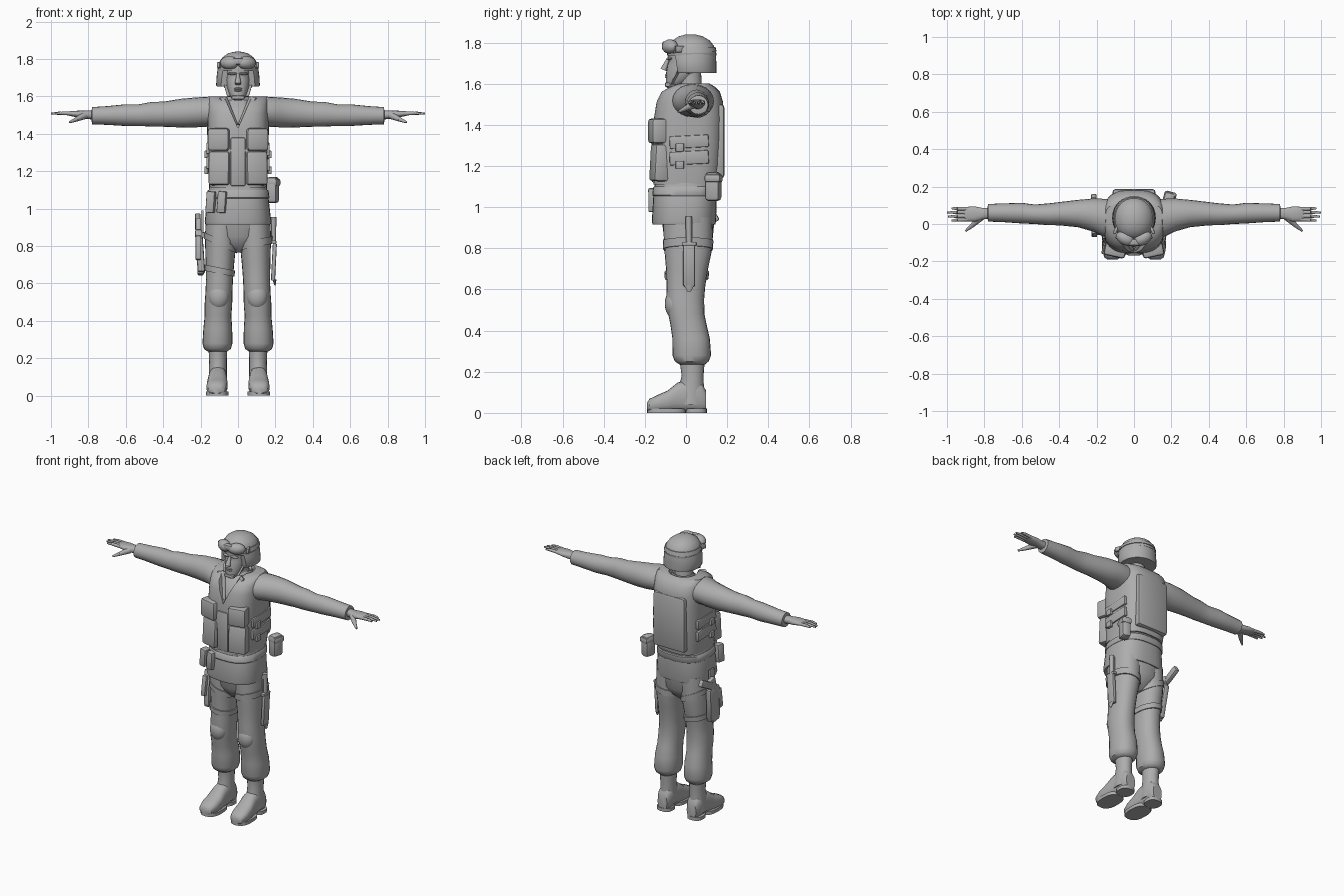
import bpy, bmesh, math
from mathutils import Vector, Matrix, Euler

grey = bpy.data.materials.new("plain grey")
grey.diffuse_color = (0.42, 0.42, 0.42, 1)


def finish(name, bm, angle=40):
    bmesh.ops.recalc_face_normals(bm, faces=bm.faces)
    me = bpy.data.meshes.new(name)
    bm.to_mesh(me)
    bm.free()
    me.materials.append(grey)
    ob = bpy.data.objects.new(name, me)
    bpy.context.collection.objects.link(ob)
    smooth(ob, angle)
    return ob


def smooth(ob, angle=40):
    bpy.ops.object.select_all(action='DESELECT')
    ob.select_set(True)
    bpy.context.view_layer.objects.active = ob
    bpy.ops.object.shade_smooth_by_angle(angle=math.radians(angle))


def loft(name, rings, axis='z', n=24, p=2.0, tilt=0.0):
    """Skin superellipse rings given as (position, centre u, centre v, radius u, radius v)."""
    bm = bmesh.new()
    loops = []
    for pos, cu, cv, ru, rv in rings:
        loop = []
        for i in range(n):
            a = 2 * math.pi * i / n
            c, s = math.cos(a), math.sin(a)
            u = cu + ru * math.copysign(abs(c) ** (2 / p), c)
            v = cv + rv * math.copysign(abs(s) ** (2 / p), s)
            w = pos + tilt * (u - cu)
            loop.append(bm.verts.new({'z': (u, v, w), 'x': (w, u, v), 'y': (u, w, v)}[axis]))
        loops.append(loop)
    for a, b in zip(loops, loops[1:]):
        for i in range(n):
            j = (i + 1) % n
            bm.faces.new((a[i], a[j], b[j], b[i]))
    bm.faces.new(loops[0])
    bm.faces.new(loops[-1])
    return finish(name, bm)


def box(name, loc, dims, rot=(0, 0, 0), bevel=0.006):
    bm = bmesh.new()
    bmesh.ops.create_cube(bm, size=1)
    bmesh.ops.scale(bm, vec=dims, verts=bm.verts)
    if bevel:
        bmesh.ops.bevel(bm, geom=bm.edges[:], offset=bevel, segments=2, affect='EDGES', profile=0.5)
    r = Euler([math.radians(a) for a in rot]).to_matrix().to_4x4()
    bmesh.ops.transform(bm, matrix=Matrix.Translation(loc) @ r, verts=bm.verts)
    return finish(name, bm)


def ball(name, loc, radii, rot_z=0):
    bm = bmesh.new()
    bmesh.ops.create_uvsphere(bm, u_segments=20, v_segments=12, radius=1)
    m = Matrix.Translation(loc) @ Matrix.Rotation(math.radians(rot_z), 4, 'Z') @ Matrix.Diagonal((*radii, 1))
    bmesh.ops.transform(bm, matrix=m, verts=bm.verts)
    return finish(name, bm)


def rod(name, a, b, r1, r2, flat=1.0, n=10):
    """Tapered rod between two points, optionally flattened."""
    a, b = Vector(a), Vector(b)
    bm = bmesh.new()
    bmesh.ops.create_cone(bm, cap_ends=True, segments=n, radius1=r1, radius2=r2, depth=(b - a).length)
    m = Matrix.Translation((a + b) / 2) @ (b - a).to_track_quat('Z', 'Y').to_matrix().to_4x4()
    bmesh.ops.transform(bm, matrix=m @ Matrix.Diagonal((1, flat, 1, 1)), verts=bm.verts)
    return finish(name, bm)


def cut(ob, cutter):
    mod = ob.modifiers.new("cut", 'BOOLEAN')
    mod.operation, mod.solver, mod.object = 'DIFFERENCE', 'EXACT', cutter
    bpy.ops.object.select_all(action='DESELECT')
    bpy.context.view_layer.objects.active = ob
    ob.select_set(True)
    bpy.ops.object.modifier_apply(modifier=mod.name)
    bpy.data.objects.remove(cutter)
    smooth(ob)


# Torso: shirt, jacket skirt, belt, vest
loft("shirt_chest", [(1.1, 0, 0, .13, .13), (1.4, 0, .015, .14, .14), (1.5, 0, .02, .13, .125),
                     (1.55, 0, .03, .10, .10), (1.58, 0, .035, .07, .07)], p=2.5)
loft("jacket_skirt", [(.915, 0, -.01, .174, .152), (.93, 0, -.01, .178, .156), (1.05, 0, -.005, .164, .154),
                      (1.13, 0, 0, .152, .15)], p=2.6, n=32)
loft("belt", [(1.055, 0, -.003, .165, .157), (1.06, 0, -.003, .168, .161), (1.095, 0, 0, .163, .16),
              (1.1, 0, 0, .158, .155)], p=2.6, n=32)
vest = loft("vest", [(1.11, 0, 0, .153, .158), (1.2, 0, .01, .16, .165), (1.31, 0, .01, .163, .172),
                     (1.43, 0, .014, .165, .17), (1.51, 0, .018, .165, .162), (1.56, 0, .022, .163, .143),
                     (1.585, 0, .03, .16, .11), (1.6, 0, .04, .152, .075)], p=3.0, n=40)
# V neck: a wedge through the front, plus a round neck hole
cut(vest, loft("neck_cutter", [(-.3, 0, 1.75, .14, .32), (.03, 0, 1.75, .14, .32)], 'y', 4, 2))
cut(vest, loft("neck_hole_cutter", [(1.53, 0, .03, .08, .075), (1.7, 0, .03, .1, .09)]))
loft("collar", [(1.5, 0, .03, .09, .085), (1.575, 0, .03, .075, .07), (1.6, 0, .035, .066, .06),
                (1.59, 0, .035, .055, .05)])
box("vest_back_panel", (0, .163, 1.32), (.23, .046, .36), bevel=.015)
box("vest_front_flap", (0, -.15, 1.25), (.08, .035, .26), bevel=.01)

for s, side in ((1, "left"), (-1, "right")):
    # Vest pouches, side straps, buckles, lapels
    box(side + "_chest_pouch", (s * .1, -.138, 1.37), (.115, .075, .12), (0, 0, s * 12), .014)
    box(side + "_lower_pouch", (s * .095, -.125, 1.215), (.115, .08, .18), (-3, 0, s * 14), .014)
    for z, h in ((1.318, .06), (1.24, .065)):
        box(side + "_side_strap", (s * .158, .015, z), (.022, .19, h), (s * 3, 0, 0), .005)
    for z in (1.29, 1.205):
        box(side + "_buckle", (s * .17, -.03, z), (.02, .04, .04), bevel=.004)
    rod(side + "_lapel", (s * .078, -.06, 1.592), (s * .012, -.14, 1.45), .026, .014, .45)

    # Sleeves
    loft(side + "_sleeve", [(s * x, *r) for x, *r in (
        (.12, .03, 1.515, .10, .085), (.17, .035, 1.518, .10, .08), (.22, .048, 1.515, .088, .08),
        (.3, .056, 1.511, .073, .077), (.4, .055, 1.505, .062, .067), (.46, .052, 1.505, .058, .066),
        (.53, .052, 1.5, .052, .058), (.6, .058, 1.5, .055, .058), (.7, .06, 1.498, .05, .05),
        (.78, .06, 1.497, .047, .046), (.782, .06, 1.497, .036, .034))], 'x', 20)

    # Hand: palm, four fingers, thumb
    loft(side + "_palm", [(s * x, *r) for x, *r in (
        (.77, .058, 1.5, .028, .024), (.81, .055, 1.502, .031, .022), (.85, .053, 1.505, .041, .019),
        (.89, .053, 1.508, .039, .014), (.905, .053, 1.508, .034, .010))], 'x', 16, 2.4)
    for y0, y1, x1 in ((.025, .018, .975), (.043, .04, .995), (.062, .062, 1.0), (.08, .084, .975)):
        mid = (s * .945, (y0 + y1) / 2, 1.511)
        rod(side + "_finger", (s * .885, y0, 1.508), mid, .0105, .0095)
        rod(side + "_fingertip", mid, (s * x1, y1, 1.508), .0095, .005)
    rod(side + "_thumb_base", (s * .82, .035, 1.498), (s * .865, -.008, 1.477), .02, .012)
    rod(side + "_thumb_tip", (s * .865, -.008, 1.477), (s * .9, -.037, 1.462), .012, .006)

    # Trousers with bloused hems, knee pad
    loft(side + "_trouser_leg", [(z, s * cx, *r) for z, cx, *r in (
        (.95, .085, .01, .088, .12), (.85, .09, .01, .086, .118), (.78, .094, .01, .081, .114),
        (.7, .097, .005, .076, .102), (.62, .099, 0, .072, .094), (.55, .102, -.004, .072, .092),
        (.48, .105, .002, .074, .088), (.43, .107, .012, .071, .088), (.36, .108, .025, .077, .091),
        (.28, .11, .028, .08, .094), (.25, .11, .028, .072, .082), (.235, .11, .03, .05, .062))], p=2.2)
    ball(side + "_knee_pad", (s * .103, -.058, .53), (.056, .045, .07))

    # Boots
    loft(side + "_boot_shaft", [(.26, s * .108, .03, .05, .062), (.18, s * .107, .032, .047, .053),
                                (.12, s * .108, .025, .048, .062), (.04, s * .109, .02, .05, .07)], n=20)
    loft(side + "_boot_foot", [(y, s * cx, *r) for y, cx, *r in (
        (-.19, .115, .03, .026, .018), (-.178, .114, .037, .045, .031), (-.14, .113, .045, .056, .041),
        (-.09, .111, .056, .056, .052), (-.04, .109, .076, .051, .072), (.02, .108, .083, .047, .079),
        (.075, .107, .075, .046, .071), (.097, .107, .06, .034, .05))], 'y', 20, 2.6)
    for part, cy, rx, ry in (("sole", -.095, .061, .094), ("heel", .05, .051, .051)):
        loft(side + "_boot_" + part, [(0, s * .111, cy, rx, ry), (.022, s * .111, cy, rx, ry)], p=2.6)

# Seat of the trousers
loft("trouser_seat", [(.765, 0, .01, .04, .05), (.80, 0, .01, .09, .09), (.85, 0, .012, .14, .118),
                      (.95, 0, .01, .165, .13)], p=2.3)

# Head: skull, neck and face
loft("head", [(1.578, 0, -.072, .018, .02), (1.59, 0, -.06, .034, .039), (1.615, 0, -.038, .05, .06),
              (1.65, 0, -.015, .062, .082), (1.69, 0, 0, .068, .09), (1.71, 0, .004, .069, .088),
              (1.73, 0, .006, .07, .095), (1.78, 0, .01, .066, .09)], p=2.2)
loft("neck", [(1.5, 0, .03, .066, .064), (1.57, 0, .022, .055, .056), (1.66, 0, .015, .054, .058)])
rod("nose", (0, -.087, 1.72), (0, -.109, 1.667), .008, .018, .9)
for z in (1.642, 1.632):
    ball("lip", (0, -.093, z), (.022, .009, .006))
for s in (1, -1):
    ball("brow", (s * .03, -.081, 1.722), (.027, .012, .007), s * 15)
    ball("ear", (s * .071, .01, 1.68), (.011, .022, .032))
    # Chin strap
    rod("chin_strap", (s * .074, -.02, 1.69), (s * .048, -.068, 1.6), .011, .011, .4)
box("chin_cup", (0, -.088, 1.594), (.07, .03, .022), bevel=.008)

# Helmet with face opening, strap and goggles
helmet = loft("helmet", [(1.652, 0, .035, .112, .112), (1.66, 0, .033, .117, .115), (1.71, 0, .03, .114, .117),
                         (1.75, 0, .029, .109, .117), (1.785, 0, .027, .099, .108), (1.81, 0, .025, .082, .09),
                         (1.83, 0, .023, .053, .058), (1.838, 0, .022, .025, .028), (1.84, 0, .022, .006, .006)],
              n=32, p=2.1)
cut(helmet, box("face_cutter", (0, -.14, 1.64), (.4, .2, .2), (8, 0, 0), bevel=0))
loft("helmet_brim", [(1.738, 0, .028, .109, .12), (1.75, 0, .028, .111, .12)], n=32, p=2.1)
loft("goggle_strap", [(1.756, 0, .029, .112, .120), (1.778, 0, .028, .106, .115)], n=32, p=2.1)
for s in (1, -1):
    ball("goggle_lens", (s * .046, -.078, 1.78), (.053, .035, .035), s * 28)
    box("goggle_side", (s * .096, -.03, 1.768), (.018, .05, .032), (0, 0, s * 25))
box("goggle_bridge", (0, -.098, 1.788), (.06, .036, .036), bevel=.01)

# Belt pouches
for x in (-.145, -.085):
    box("magazine_pouch", (x, -.155 + .25 * (abs(x) - .085), 1.035), (.045, .05, .115), (0, 4, -12))
box("canteen_pouch", (.186, .132, 1.1), (.06, .075, .14), (0, 0, -15), .018)
box("canteen_flap", (.188, .134, 1.14), (.066, .08, .04), (0, 0, -15), .012)

# Thigh straps
loft("left_thigh_strap", [(.795, .095, .01, .088, .121), (.835, .095, .01, .09, .123)], tilt=.2, p=2.2)
loft("right_thigh_strap", [(.80, -.095, .01, .088, .121), (.835, -.094, .01, .09, .123)], tilt=-.45, p=2.2)
loft("right_lower_strap", [(.652, -.099, .003, .08, .106), (.685, -.098, .004, .082, .109)], tilt=-.2, p=2.2)

# Knife on the left thigh
box("knife_sheath", (.192, .015, .715), (.022, .058, .2), (0, 3, 0))
rod("knife_sheath_tip", (.195, .015, .62), (.198, .015, .588), .026, .008, .4)
box("knife_guard", (.192, .015, .822), (.026, .07, .018), bevel=.004)
rod("knife_handle", (.19, .015, .82), (.19, .013, .955), .014, .016)
box("knife_hanger", (.183, .015, .885), (.008, .035, .12), bevel=.002)

# Holster and pistol on the right thigh
box("holster", (-.203, .005, .77), (.04, .10, .23), (-8, -4, 0), .012)
box("holster_muzzle", (-.2, -.012, .675), (.034, .07, .06), (-8, 0, 0), .01)
box("holster_hanger", (-.19, .0, .93), (.012, .055, .12), bevel=.003)
box("holster_pouch", (-.212, -.045, .79), (.03, .035, .13), (-8, 0, 0))
box("pistol_slide", (-.212, .03, .895), (.03, .06, .1), (-15, 0, 0))
box("pistol_grip", (-.215, .1, .93), (.03, .12, .045), (28, 0, 0), .008)
